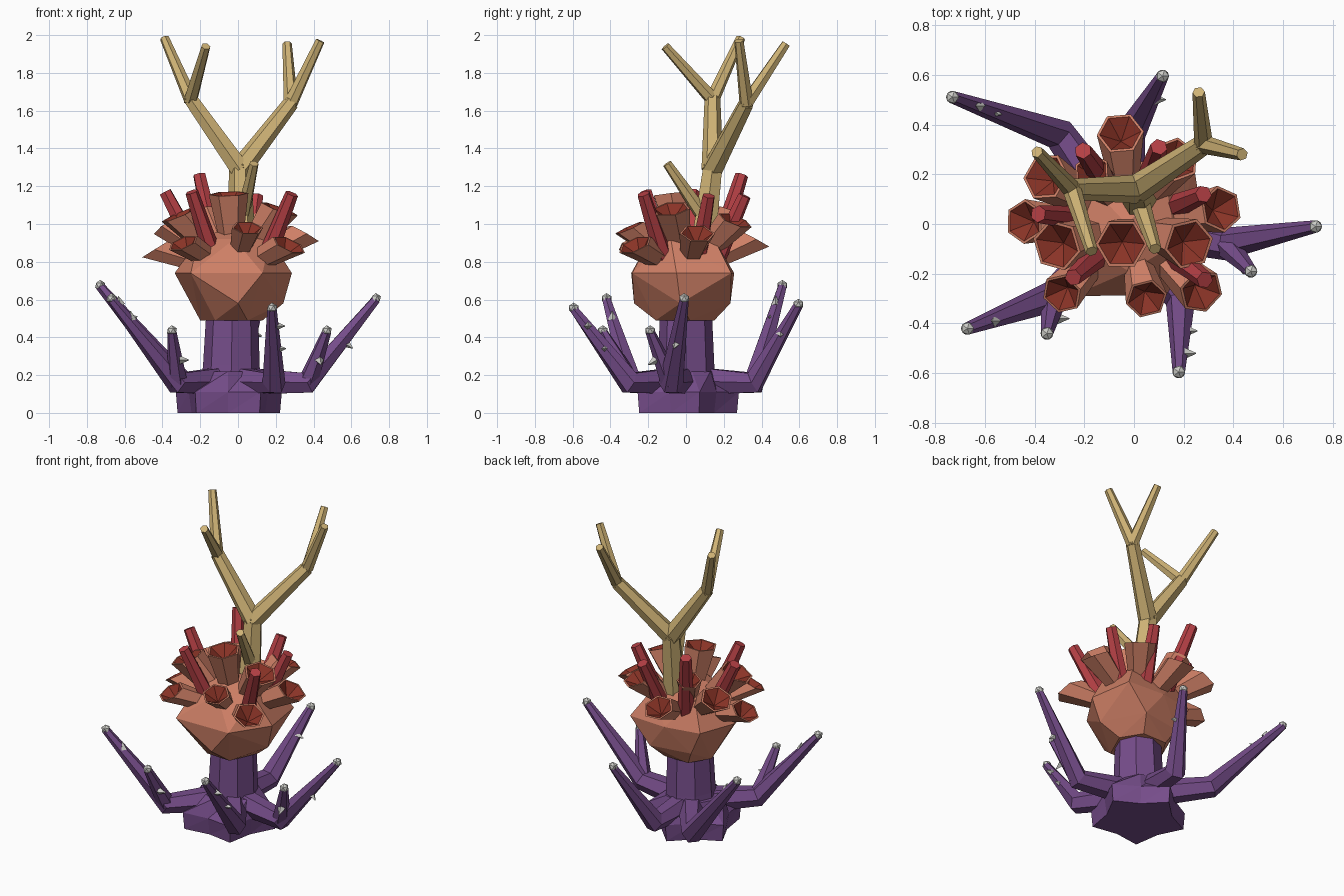
import bpy, bmesh, math
from mathutils import Vector as V

if "Cube" in bpy.data.objects:
    bpy.data.objects.remove(bpy.data.objects["Cube"])


def mat(name, rgb):
    m = bpy.data.materials.new(name)
    m.diffuse_color = [((c + 0.055) / 1.055) ** 2.4 for c in rgb] + [1]
    m.use_nodes = True
    m.node_tree.nodes["Principled BSDF"].inputs["Base Color"].default_value = m.diffuse_color
    return m


PURPLE = mat("purple", (0.46, 0.30, 0.54))
CORAL = mat("coral", (0.81, 0.50, 0.40))
DARK = mat("dark_coral", (0.54, 0.20, 0.15))
RED = mat("red", (0.71, 0.25, 0.27))
YELLOW = mat("yellow", (0.81, 0.70, 0.46))
GREY = mat("grey", (0.80, 0.80, 0.78))


def finish(name, bm, *mats):
    me = bpy.data.meshes.new(name)
    bm.to_mesh(me)
    bm.free()
    for m in mats:
        me.materials.append(m)
    ob = bpy.data.objects.new(name, me)
    bpy.context.collection.objects.link(ob)
    return ob


def loft(bm, pts, radii, sides, rim_dir=None):
    """Faceted tube through pts; rim_dir tilts the last ring and hollows it out in dark."""
    pts = [V(p) for p in pts]
    rings = []

    def ring(p, t, r):
        ref = V((0, 0, 1)) if abs(t.z) < 0.97 else V((0, 1, 0))
        u = t.cross(ref).normalized()
        w = u.cross(t)
        return [bm.verts.new(p + r * (math.cos(a) * u + math.sin(a) * w))
                for a in (2 * math.pi * k / sides for k in range(sides))]

    for i, p in enumerate(pts):
        t = V((0, 0, 0))
        if i:
            t += (p - pts[i - 1]).normalized()
        if i < len(pts) - 1:
            t += (pts[i + 1] - p).normalized()
        if rim_dir and i == len(pts) - 1:
            t = rim_dir
        rings.append(ring(p, t.normalized(), radii[i]))
    faces = [bm.faces.new(rings[0][::-1])]
    if rim_dir:
        rings.append(ring(pts[-1], rim_dir.normalized(), radii[-1] * 0.88))
    for a, b in zip(rings, rings[1:]):
        for k in range(sides):
            j = (k + 1) % sides
            faces.append(bm.faces.new((a[k], a[j], b[j], b[k])))
    if rim_dir:
        c = bm.verts.new(pts[-1] - rim_dir.normalized() * 0.07)
        for k in range(sides):
            f = bm.faces.new((rings[-1][k], rings[-1][(k + 1) % sides], c))
            f.material_index = 1
            faces.append(f)
    else:
        faces.append(bm.faces.new(rings[-1]))
    bmesh.ops.recalc_face_normals(bm, faces=faces)


def tube(name, pts, radii, sides, m):
    bm = bmesh.new()
    loft(bm, pts, radii, sides)
    return finish(name, bm, m)


def ball(bm, p, r):
    geo = bmesh.ops.create_icosphere(bm, subdivisions=1, radius=r)
    bmesh.ops.translate(bm, verts=geo["verts"], vec=V(p))


# Rocky star-shaped base
bm = bmesh.new()
N = 10
levels = []
for z, r0, r1 in ((0, 0.285, 0.205), (0.11, 0.295, 0.22), (0.22, 0.16, 0.18)):
    levels.append([bm.verts.new((-0.05 + (r0, r1)[k % 2] * math.cos(2 * math.pi * k / N + 0.3),
                                 -0.015 + (r0, r1)[k % 2] * math.sin(2 * math.pi * k / N + 0.3), z))
                   for k in range(N)])
for a, b in zip(levels, levels[1:]):
    for k in range(N):
        j = (k + 1) % N
        bm.faces.new((a[k], a[j], b[j]))
        bm.faces.new((a[k], b[j], b[k]))
bm.faces.new(levels[0][::-1])
bm.faces.new(levels[-1])
finish("base_rock", bm, PURPLE)

# Column
tube("column", [(-0.04, 0, 0.1), (-0.035, 0, 0.25), (-0.03, 0, 0.58)], [0.16, 0.15, 0.135], 8, PURPLE)

# Outer arms: elbow, tip, optional side branch tip
arms = [
    ((-0.30, 0.36, 0.16), (-0.73, 0.51, 0.67), None),
    ((-0.32, -0.29, 0.16), (-0.67, -0.42, 0.60), (-0.35, -0.44, 0.43)),
    ((0.19, -0.30, 0.16), (0.18, -0.595, 0.55), None),
    ((0.37, -0.08, 0.16), (0.73, -0.01, 0.60), (0.47, -0.19, 0.43)),
    ((-0.02, 0.36, 0.16), (0.115, 0.595, 0.57), None),
]
tips = bmesh.new()
for i, (elbow, tip, side) in enumerate(arms):
    e = V(elbow)
    root = V((-0.04, 0, 0.17)).lerp(e, 0.25)
    tube(f"arm_{i + 1}", [root, e, tip], [0.08, 0.066, 0.025], 6, PURPLE)
    ball(tips, V(tip) + V((0, 0, 0.005)), 0.029)
    if side:
        tube(f"side_arm_{i + 1}", [e, side], [0.055, 0.025], 6, PURPLE)
        ball(tips, V(side) + V((0, 0, 0.005)), 0.029)
finish("arm_tips", tips, GREY)

# Small thorns on the arms: position, outward direction
thorns = [((-0.62, 0.475, 0.57), (-0.3, 0, 1)), ((-0.58, 0.45, 0.50), (1, -0.2, 0.2)),
          ((-0.56, -0.39, 0.49), (-0.2, 0, 1)), ((0.20, -0.52, 0.46), (1, 0, 0)),
          ((0.205, -0.43, 0.34), (1, 0, 0)), ((0.57, -0.05, 0.37), (0.8, -0.3, -0.6)),
          ((0.43, -0.16, 0.28), (0.2, -0.8, -0.5)), ((-0.31, -0.38, 0.28), (1, 0, 0)),
          ((0.08, 0.50, 0.42), (1, 0, -0.3))]
bm = bmesh.new()
for p, d in thorns:
    p, d = V(p), V(d).normalized()
    loft(bm, [p, p + d * 0.05], [0.024, 0.002], 4)
finish("thorns", bm, GREY)

# Faceted coral head: hull of a few uneven rings
head = {
    0.49: [(-0.20, 0.02), (-0.12, -0.15), (0.05, -0.16), (0.13, 0.02), (0.05, 0.15), (-0.12, 0.15)],
    0.58: [(0.0, -0.275), (0.24, -0.03), (0.10, 0.235), (-0.17, 0.19)],
    0.74: [(-0.335, -0.02), (-0.25, -0.29), (0.13, -0.285), (0.285, -0.05), (0.24, 0.24),
           (-0.02, 0.255), (-0.25, 0.21)],
    0.92: [(-0.02, -0.19), (0.17, -0.08), (0.13, 0.15), (-0.17, 0.15), (-0.21, -0.08)],
    0.99: [(-0.03, 0.0)],
}
bm = bmesh.new()
for z, ring in head.items():
    for x, y in ring:
        bm.verts.new((x, y, z))
bmesh.ops.convex_hull(bm, input=bm.verts[:])
bmesh.ops.delete(bm, geom=[v for v in bm.verts if not v.link_faces], context='VERTS')
finish("coral_head", bm, CORAL)

# Flared cups with upward-tilted rims: rim centre and rim radius
cups = [((-0.055, 0.365, 0.92), 0.095), ((-0.355, 0.19, 0.99), 0.10), ((-0.44, 0.01, 0.865), 0.09),
        ((-0.31, -0.085, 1.05), 0.105), ((-0.29, -0.28, 0.90), 0.085), ((-0.05, -0.08, 1.16), 0.105),
        ((0.05, -0.30, 0.98), 0.085), ((0.27, -0.27, 0.89), 0.095), ((0.22, -0.08, 1.08), 0.105),
        ((0.35, 0.06, 0.95), 0.095), ((0.17, 0.26, 1.02), 0.095), ((-0.17, 0.21, 1.07), 0.075)]
C = V((-0.025, 0, 0.74))
bm = bmesh.new()
for rim, r in cups:
    rim = V(rim)
    out = rim - C
    out.z = 0
    loft(bm, [C.lerp(rim, 0.45), rim], [r * 0.62, r], 6, rim_dir=out * 1.5 + V((0, 0, 1)))
finish("coral_cups", bm, CORAL, DARK)

# Red tubes
reds = [(-0.205, 0.295, 1.26), (-0.385, 0.04, 1.17), (-0.245, -0.215, 1.17),
        (0.285, -0.225, 1.16), (0.28, 0.12, 1.15), (0.10, 0.31, 1.15)]
bm = bmesh.new()
for t in reds:
    loft(bm, [(t[0] * 0.5, t[1] * 0.5, 0.80), t], [0.052, 0.035], 6)
finish("red_tubes", bm, RED)

# Branching yellow antlers
fork = (0.01, 0.14, 1.29)
left, right = (-0.25, 0.14, 1.66), (0.28, 0.32, 1.64)
branches = [
    ([(0.02, 0.09, 0.88), fork], [0.075, 0.058]),
    ([fork, left], [0.058, 0.042]),
    ([fork, right], [0.058, 0.042]),
    ([left, (-0.39, 0.29, 1.985)], [0.038, 0.025]),
    ([left, (-0.17, -0.11, 1.94)], [0.038, 0.025]),
    ([right, (0.26, 0.53, 1.955)], [0.038, 0.025]),
    ([right, (0.435, 0.28, 1.97)], [0.038, 0.025]),
    ([(0.02, 0.10, 1.03), (0.085, -0.10, 1.32)], [0.042, 0.025]),
]
bm = bmesh.new()
for pts, radii in branches:
    loft(bm, pts, radii, 6)
for p, r in ((fork, 0.055), (left, 0.04), (right, 0.04)):
    ball(bm, p, r)
finish("antlers", bm, YELLOW)
